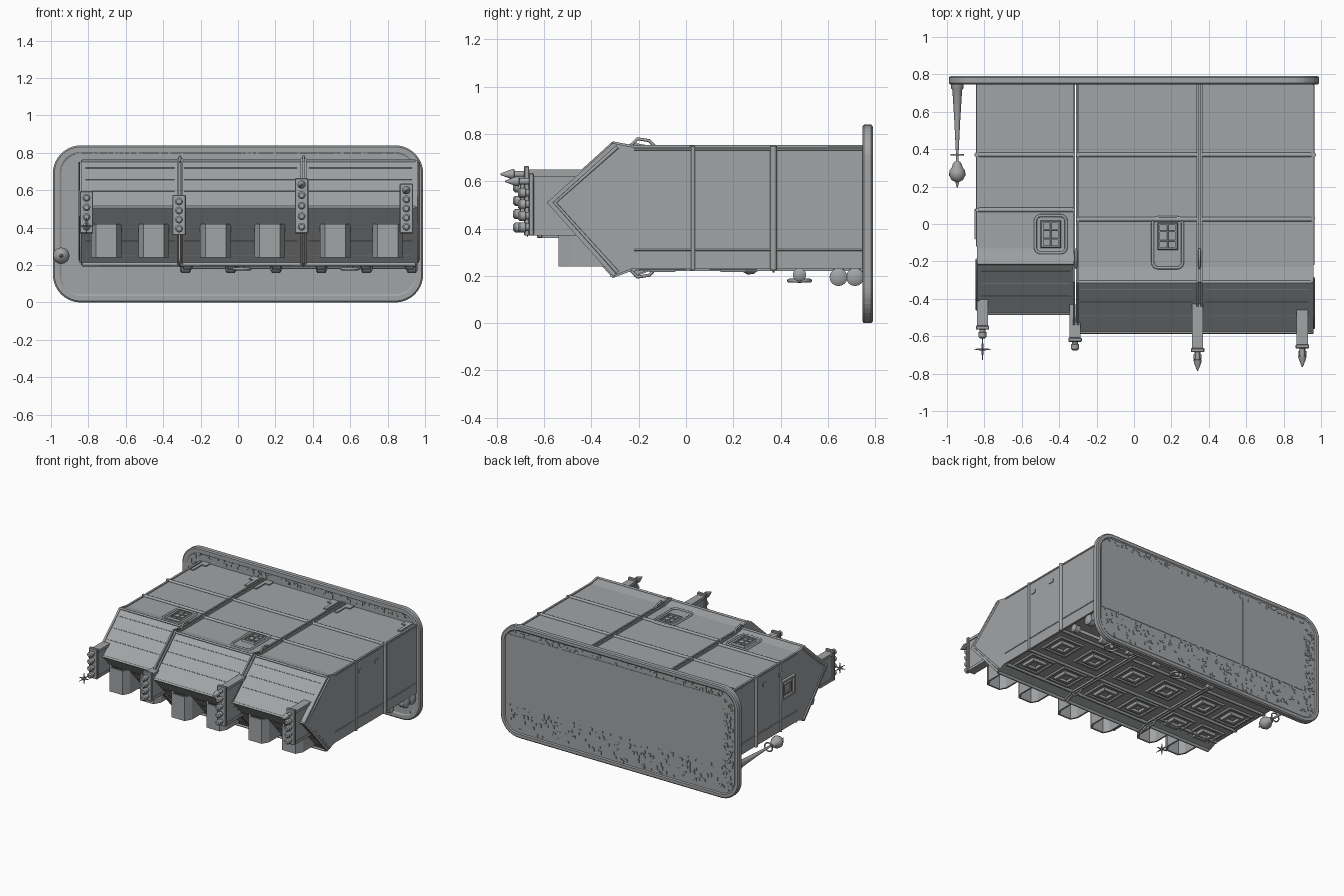
import bpy, bmesh, math, random
from mathutils import Vector

if "Cube" in bpy.data.objects:
    bpy.data.objects.remove(bpy.data.objects["Cube"])

random.seed(4)


def mesh_obj(name, bm, smooth=False):
    bmesh.ops.recalc_face_normals(bm, faces=bm.faces)
    me = bpy.data.meshes.new(name)
    bm.to_mesh(me)
    bm.free()
    ob = bpy.data.objects.new(name, me)
    bpy.context.collection.objects.link(ob)
    if smooth:
        bpy.context.view_layer.objects.active = ob
        ob.select_set(True)
        bpy.ops.object.shade_smooth_by_angle(angle=math.radians(40))
        ob.select_set(False)
    return ob


def box(name, x, y, z, bevel=0.0):
    """Box from (min, max) ranges."""
    bm = bmesh.new()
    bmesh.ops.create_cube(bm, size=1)
    for v in bm.verts:
        v.co = [r[0] + (c + 0.5) * (r[1] - r[0]) for c, r in zip(v.co, (x, y, z))]
    if bevel:
        bmesh.ops.bevel(bm, geom=bm.edges[:], offset=bevel, segments=1, affect='EDGES')
    return mesh_obj(name, bm)


def prism(name, pts, vec):
    bm = bmesh.new()
    f = bm.faces.new([bm.verts.new(p) for p in pts])
    r = bmesh.ops.extrude_face_region(bm, geom=[f])
    bmesh.ops.translate(bm, vec=vec, verts=[v for v in r['geom'] if isinstance(v, bmesh.types.BMVert)])
    return mesh_obj(name, bm)


def loft(name, rings, smooth=False, caps=True):
    """Skin over closed rings of points."""
    bm = bmesh.new()
    vs = [[bm.verts.new(p) for p in ring] for ring in rings]
    n = len(vs[0])
    for a, b in zip(vs, vs[1:]):
        for i in range(n):
            bm.faces.new((a[i], a[(i + 1) % n], b[(i + 1) % n], b[i]))
    if caps:
        bm.faces.new(vs[0])
        bm.faces.new(vs[-1])
    return mesh_obj(name, bm, smooth)


def lathe(name, origin, axis, prof, n=16):
    """Turned part: prof is (distance along axis, radius)."""
    rot = Vector((0, 0, 1)).rotation_difference(Vector(axis))
    ang = [2 * math.pi * i / n for i in range(n)]
    return loft(name, [[Vector(origin) + rot @ Vector((r * math.cos(a), r * math.sin(a), t)) for a in ang]
                       for t, r in prof], True)


def tube(name, pts, r, cyclic=False):
    cu = bpy.data.curves.new(name, 'CURVE')
    cu.dimensions = '3D'
    cu.bevel_depth, cu.bevel_resolution, cu.use_fill_caps = r, 2, True
    s = cu.splines.new('POLY')
    s.points.add(len(pts) - 1)
    for p, c in zip(s.points, pts):
        p.co = (*c, 1)
    s.use_cyclic_u = cyclic
    ob = bpy.data.objects.new(name, cu)
    bpy.context.collection.objects.link(ob)
    return ob


def frame(name, c, u, v, n, w, h, t, d):
    """Rectangular raised frame of bar width t and depth d, in plane u,v."""
    c, u, v, n = map(Vector, (c, u, v, n))
    return loft(name, [[c + u * sx * (w / 2 - off) + v * sy * (h / 2 - off) + n * dep
                        for sx, sy in ((-1, -1), (1, -1), (1, 1), (-1, 1))]
                       for off, dep in ((0, 0), (0.006, d), (t, d), (t, 0))], caps=False)


def round_rect(x0, x1, z0, z1, r, y, n=10):
    out = []
    for cx, cz, a0 in ((x1 - r, z1 - r, 0), (x0 + r, z1 - r, 90), (x0 + r, z0 + r, 180), (x1 - r, z0 + r, 270)):
        for i in range(n + 1):
            a = math.radians(a0 + 90 * i / n)
            out.append((cx + r * math.cos(a), y, cz + r * math.sin(a)))
    return out


def profile(x, dy=0.0, g=0.0):
    """Side outline of the bay, shifted by dy, grown by g."""
    return [(x, y, z) for y, z in ((0.76, 0.74 + g), (-0.23 + dy, 0.74 + g), (-0.31 + dy, 0.755 + g),
                                   (-0.582 + dy - g, 0.51), (-0.31 + dy, 0.205 - g), (-0.23 + dy, 0.235 - g), (0.76, 0.235 - g))]


# Wall slab with boxy rounded rim and rough plaster
loft("wall_slab", [round_rect(-0.99 + i, 0.99 - i, i, 0.84 - i, 0.15 - i, y) for i, y in
                   ((0.045, 0.752), (0.035, 0.746), (0.008, 0.746), (0, 0.753), (0, 0.783), (0.008, 0.79),
                    (0.03, 0.79), (0.038, 0.784))])
bm = bmesh.new()
while len(bm.verts) < 8 * 800:
    x, z = random.choice(((random.uniform(-0.92, 0.92), random.uniform(0.05, 0.24)),
                          (random.uniform(-0.92, 0.92), random.uniform(0.05, 0.24)),
                          (random.uniform(-0.9, 0.9), random.uniform(0.765, 0.8)),
                          (random.uniform(-0.94, -0.86), random.uniform(0.1, 0.74))))
    r = bmesh.ops.create_cube(bm, size=1)['verts']
    y, s = random.choice((0.752, 0.784)), random.uniform(0.008, 0.028)
    for v in r:
        v.co = (x + v.co.x * s * 0.6, y + v.co.y * 0.008, z + v.co.z * s)
mesh_obj("wall_plaster_flecks", bm)
box("wall_back_panel", (-0.84, 0.95), (0.76, 0.787), (0.24, 0.76))
for x in (-0.31, 0.35):
    box("wall_back_seam", (x - 0.004, x + 0.004), (0.77, 0.789), (0.24, 0.76))

# Three bay sections with trims, seams and ribs
SECTIONS = ((-0.835, -0.32, 0.1), (-0.31, 0.335, 0.0), (0.36, 0.95, 0.0))
for x0, x1, dy in SECTIONS:
    prism("bay_section", profile(x0, dy), (x1 - x0, 0, 0))
    tube("roof_front_trim", [(x0, -0.31 + dy, 0.756), (x1, -0.31 + dy, 0.756)], 0.008)
    tube("nose_trim", [(x0, -0.579 + dy, 0.51), (x1, -0.579 + dy, 0.51)], 0.008)
    tube("sill_trim", [(x0, -0.31 + dy, 0.205), (x1, -0.31 + dy, 0.205)], 0.012)
    for t in (0.35, 0.6, 0.85):
        y = -0.582 + 0.272 * t + dy
        for dz in (0.245, -0.305):
            tube("slope_seam", [(x0 + 0.02, y, 0.51 + dz * t), (x1 - 0.02, y, 0.51 + dz * t)], 0.002)
    for x, s in ((x0 + 0.02, 1), (x1 - 0.02, -1)):
        box("roof_gusset", sorted((x, x + s * 0.06)), (0.7, 0.755), (0.73, 0.748))
        box("roof_gusset_strap", sorted((x, x + s * 0.025)), (0.6, 0.755), (0.73, 0.748))
    for y in (0.075 if dy else 0.025, 0.37):
        tube("roof_rib", [(x0, y, 0.742), (x1, y, 0.742)], 0.012)
        tube("floor_rib", [(x0, y, 0.233), (x1, y, 0.233)], 0.012)
    tube("floor_rib", [(x0, -0.22 + dy, 0.23), (x1, -0.22 + dy, 0.23)], 0.012)

# Double ribs at the seams, and end plates
prism("seam_core", profile(0.33), (0.04, 0, 0))
for x in (-0.327, -0.305, 0.333, 0.355):
    prism("seam_rib", profile(x, 0, 0.014), (0.011, 0, 0))
prism("left_edge_plate", profile(-0.84, 0.1, 0.006), (0.015, 0, 0))
prism("right_edge_plate", profile(0.945, 0, 0.006), (0.015, 0, 0))

# Side wall ribs, rails and edge strips
for x, dy, ry in ((-0.84, 0.1, 0.075), (0.96, 0.0, 0.03)):
    for y, r in ((ry, 0.009), (0.37, 0.014)):
        tube("side_rib", [(x, y, 0.225), (x, y, 0.75)], r)
    for z in (0.31, 0.735):
        tube("side_rail", [(x, -0.22 + dy, z), (x, 0.75, z)], 0.004)
    tube("side_nose_strip", [(x, -0.29 + dy, 0.745), (x, -0.555 + dy, 0.51), (x, -0.29 + dy, 0.215)], 0.008)
    for y in (0.08, 0.27):
        box("side_tab", (x - 0.005, x + 0.005), (y - 0.02, y + 0.02), (0.645, 0.67))

# Left side window
for w, h, t, d in ((0.17, 0.15, 0.02, 0.014), (0.10, 0.09, 0.015, 0.009)):
    frame("side_window_frame", (-0.84, 0.0, 0.53), (0, 1, 0), (0, 0, 1), (-1, 0, 0), w, h, t, d)

# Roof hatches with barred panes
for x, y, w, h in ((-0.445, -0.055, 0.165, 0.2), (0.18, -0.1, 0.16, 0.27)):
    rim = round_rect(x - w / 2, x + w / 2, y - h / 2, y + h / 2, 0.03, 0, 4)
    tube("hatch_rim", [(p[0], p[2], 0.742) for p in rim], 0.008, True)
    yc = y + 0.035 if h > 0.22 else y
    frame("hatch_frame", (x, yc, 0.738), (1, 0, 0), (0, 1, 0), (0, 0, 1), 0.11, 0.15, 0.015, 0.014)
    tube("hatch_bar", [(x, yc - 0.07, 0.743), (x, yc + 0.07, 0.743)], 0.004)
    for d in (-0.025, 0.025):
        tube("hatch_bar", [(x - 0.05, yc + d, 0.743), (x + 0.05, yc + d, 0.743)], 0.004)

# Wire handles over the seams
for x in (-0.31, 0.35):
    for s, z in ((1, 0.75), (-1, 0.225)):
        tube("seam_handle", [(x, -0.235, z), (x, -0.205, z + 0.03 * s), (x, -0.155, z + 0.022 * s), (x, -0.135, z)], 0.007)

# Window hoods: front plate, angled cheeks and sides running back to the slope, open below
COLS = ((-0.705, 0.1), (-0.45, 0.1), (-0.12, 0.0), (0.17, 0.0), (0.52, 0.0), (0.80, 0.0))
for x, dy in COLS:
    f = -0.54 + dy
    plan = [(-0.082, None), (-0.082, f + 0.05), (-0.055, f), (0.055, f), (0.082, f + 0.05), (0.082, None),
            (0.07, None), (0.07, f + 0.055), (0.048, f + 0.012), (-0.048, f + 0.012), (-0.07, f + 0.055), (-0.07, None)]
    loft("window_hood", [[(x + p, y if y is not None else back + dy, z) for p, y in plan]
                         for z, back in ((0.24, -0.33), (0.42, -0.47))])
    # square floor panels under each column
    for y in (-0.1, 0.2):
        for w, t, d in ((0.21, 0.02, 0.012), (0.12, 0.025, 0.02)):
            frame("floor_panel", (x, y, 0.236), (1, 0, 0), (0, 1, 0), (0, 0, -1), w, w, t, d)

# Front brackets with rows of studs
for x, z0, z1, yf, yb, n in ((-0.81, 0.37, 0.595, -0.565, -0.39, 4), (-0.315, 0.36, 0.575, -0.63, -0.43, 4),
                             (0.34, 0.37, 0.665, -0.685, -0.41, 5), (0.90, 0.37, 0.635, -0.665, -0.43, 5)):
    box("bracket_beam", (x - 0.024, x + 0.024), (yf + 0.01, yb), (z0 + 0.01, z1 - 0.02))
    box("bracket_face", (x - 0.036, x + 0.036), (yf, yf + 0.022), (z0, z1), 0.004)
    for s in (z0 + 0.01, z1 - 0.025):
        box("bracket_edge", (x - 0.03, x + 0.03), (yf + 0.01, yb), (s - 0.01, s + 0.01))
    for i in range(n):
        z = z0 + 0.035 + (z1 - z0 - 0.07) * i / (n - 1)
        prof = [(0, 0.016), (0.012, 0.016), (0.014, 0.021), (0.038, 0.021), (0.046, 0.013)]
        if i == n - 1 and x > 0:
            prof = [(0, 0.014), (0.04, 0.014), (0.042, 0.022), (0.055, 0.02), (0.1, 0.003)]
        lathe("bracket_stud", (x, yf, z), (0, -1, 0), prof, 12)

# Thin star on the left bracket
for d in ((1, 0, 0), (-1, 0, 0), (0, 0, 1), (0, 0, -1), (0, -1, 0), (0, 1, 0)):
    lathe("star_spike", (-0.81, -0.67, 0.41), d, [(0, 0.006), (0.02, 0.005), (0.045 if d[1] == 0 else 0.06, 0.001)], 8)

# Hanging lamp arm on the left
lathe("lamp_arm", (-0.945, 0.755, 0.25), (0, -1, 0), [(0, 0.036), (0.03, 0.032), (0.04, 0.026), (0.2, 0.016), (0.36, 0.008),
                                                      (0.44, 0.008)])
tube("lamp_ring", [(-0.945 + 0.032 * math.cos(i * math.pi / 10), 0.37, 0.25 + 0.032 * math.sin(i * math.pi / 10))
                   for i in range(20)], 0.005, True)
lathe("lamp_bulb", (-0.945, 0.335, 0.25), (0, -1, 0), [(0, 0.014), (0.015, 0.024), (0.03, 0.028), (0.05, 0.042), (0.075, 0.044),
                                                      (0.1, 0.03), (0.11, 0.01), (0.14, 0.003)])

# Pipes, collars and valves under the floor
for y, xa, xb, z, r in ((0.645, -0.28, 0.93, 0.195, 0.024), (0.715, -0.28, 0.93, 0.195, 0.024),
                        (0.48, -0.27, 0.92, 0.205, 0.014)):
    tube("floor_pipe", [(xa, y, 0.24), (xa, y, z), (xb, y, z), (xb, y, 0.24)], r)
    for i in range(6):
        lathe("pipe_collar", (xa + (xb - xa) * i / 5 - 0.03, y, z), (1, 0, 0),
              [(0, r), (0.008, r + 0.014), (0.05, r + 0.014), (0.06, r)])
for x in (0.02, 0.6):
    tube("valve_wheel", [(x + 0.045 * math.cos(i * math.pi / 10), 0.48 + 0.045 * math.sin(i * math.pi / 10), 0.18)
                         for i in range(20)], 0.008, True)
    lathe("valve_stem", (x, 0.48, 0.21), (0, 0, -1), [(0, 0.02), (0.025, 0.016), (0.04, 0.008)], 10)

# Darker grey for every part
grey = bpy.data.materials.new("dark_grey")
grey.diffuse_color = (0.36, 0.37, 0.38, 1)
grey.use_nodes = True
grey.node_tree.nodes["Principled BSDF"].inputs["Base Color"].default_value = grey.diffuse_color
for ob in bpy.data.objects:
    ob.data.materials.append(grey)
